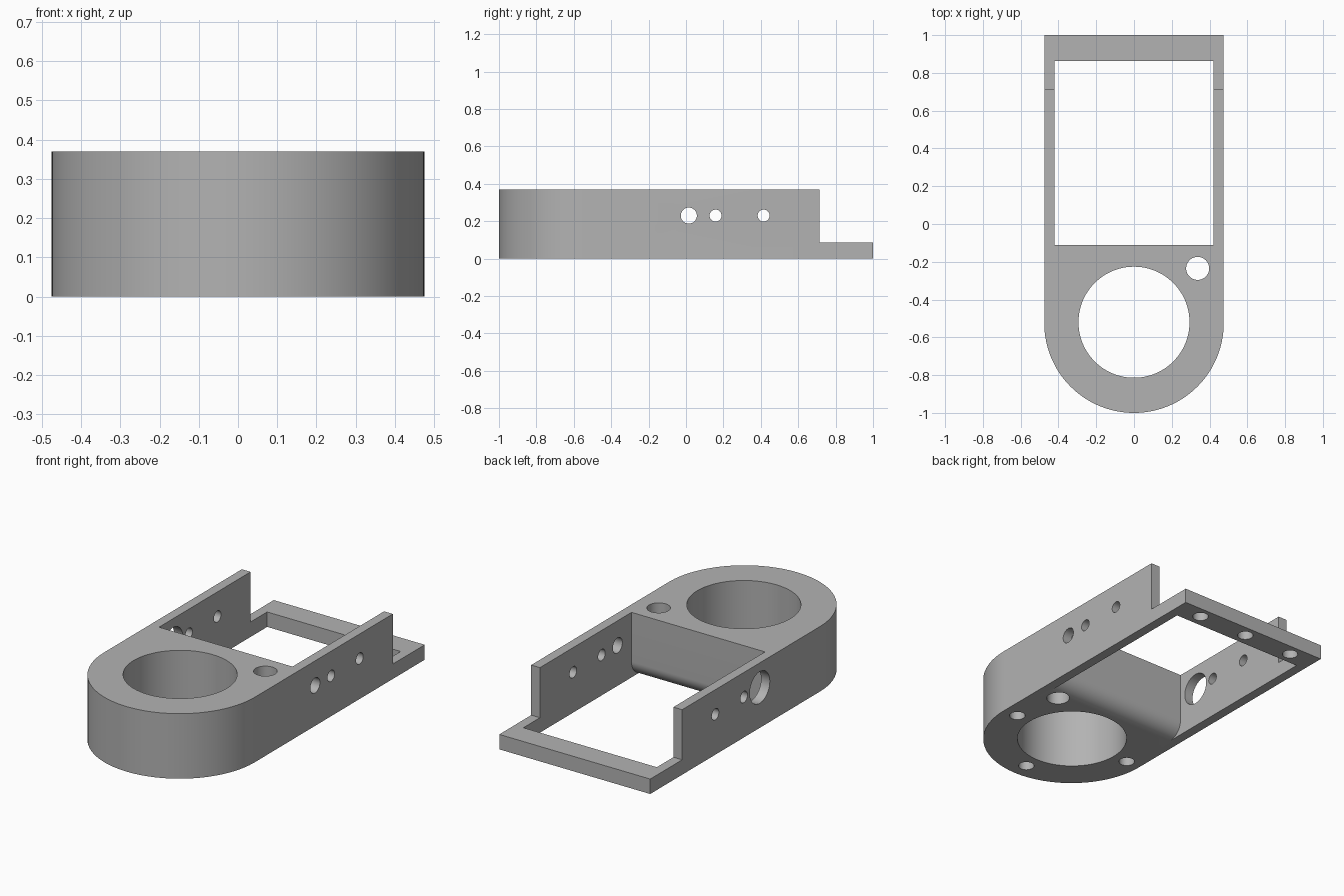
import bpy, bmesh, math

if "Cube" in bpy.data.objects:
    bpy.data.objects.remove(bpy.data.objects["Cube"])

W, H = 0.475, 0.37           # half width, height
CY = -0.525                  # centre of the rounded nose
RIM = 0.085                  # height of the low rear rim

grey = bpy.data.materials.new("plain_grey")
grey.diffuse_color = (0.45, 0.45, 0.45, 1)
grey.use_nodes = True
grey.node_tree.nodes["Principled BSDF"].inputs["Base Color"].default_value = grey.diffuse_color


def prism(name, points, offset):
    """Closed polygon of 3D points swept along an offset."""
    bm = bmesh.new()
    face = bm.faces.new([bm.verts.new(p) for p in points])
    swept = bmesh.ops.extrude_face_region(bm, geom=[face])
    verts = [v for v in swept["geom"] if isinstance(v, bmesh.types.BMVert)]
    bmesh.ops.translate(bm, verts=verts, vec=offset)
    bmesh.ops.recalc_face_normals(bm, faces=bm.faces)
    mesh = bpy.data.meshes.new(name)
    bm.to_mesh(mesh)
    bm.free()
    mesh.materials.append(grey)
    obj = bpy.data.objects.new(name, mesh)
    bpy.context.collection.objects.link(obj)
    return obj


def arc(cx, cy, r, start, end, n):
    angles = [math.radians(start + (end - start) * i / n) for i in range(n + 1)]
    return [(cx + r * math.cos(a), cy + r * math.sin(a)) for a in angles]


def circle(cx, cy, r, n):
    return arc(cx, cy, r, 0, 360, n)[:-1]


def upright_hole(x, y, r, z0, z1, n=40):
    return prism("hole_cutter", [(px, py, z0) for px, py in circle(x, y, r, n)],
                 (0, 0, z1 - z0))


def side_hole(y, r, x0, x1, z=0.23, n=40):
    return prism("hole_cutter", [(x0, py, pz) for py, pz in circle(y, z, r, n)],
                 (x1 - x0, 0, 0))


# Body: straight sides with a half-round nose
outline = [(W, 1), (-W, 1)] + arc(0, CY, W, 180, 360, 64)
body = prism("bracket_body", [(x, y, 0) for x, y in outline], (0, 0, H))

cutters = []

# Step that leaves the low rear rim
cutters.append(prism("step_cutter", [(-1, 0.713, RIM), (-1, 1.2, RIM),
                                     (-1, 1.2, 0.6), (-1, 0.713, 0.6)], (2, 0, 0)))

# Open pocket, with the lower front edge rounded over
R = 0.09
pocket = [(0.862, -0.1), (0.862, 0.6), (-0.11, 0.6)]
pocket += arc(-0.11 - R, R, R, 0, -90, 16) + [(-0.11 - R, -0.1)]
cutters.append(prism("pocket_cutter", [(-0.42, y, z) for y, z in pocket], (0.84, 0, 0)))

# Large bore and small through hole
cutters.append(upright_hole(0, -0.52, 0.294, -0.1, 0.6, 96))
cutters.append(upright_hole(0.337, -0.235, 0.061, -0.1, 0.6))

# Side wall holes: two matching pairs, and one large opening on the left
for y in (0.158, 0.415):
    cutters.append(side_hole(y, 0.032, -1, 1))
cutters.append(side_hole(0.015, 0.043, 0.2, 1))
cutters.append(side_hole(0.015, 0.09, -1, -0.2))

# Blind screw holes in the underside
for x, y in ((-0.315, 0.933), (0, 0.933), (0.315, 0.933),
             (-0.385, -0.52), (0.385, -0.52), (0, -0.903)):
    cutters.append(upright_hole(x, y, 0.042, -0.1, 0.065))

# Cut everything, then discard the cutters
bpy.context.view_layer.objects.active = body
body.select_set(True)
for cutter in cutters:
    cut = body.modifiers.new("cut", "BOOLEAN")
    cut.operation, cut.solver, cut.object = "DIFFERENCE", "EXACT", cutter
    bpy.ops.object.modifier_apply(modifier=cut.name)
    bpy.data.objects.remove(cutter)

bpy.ops.object.shade_smooth_by_angle(angle=math.radians(30))
